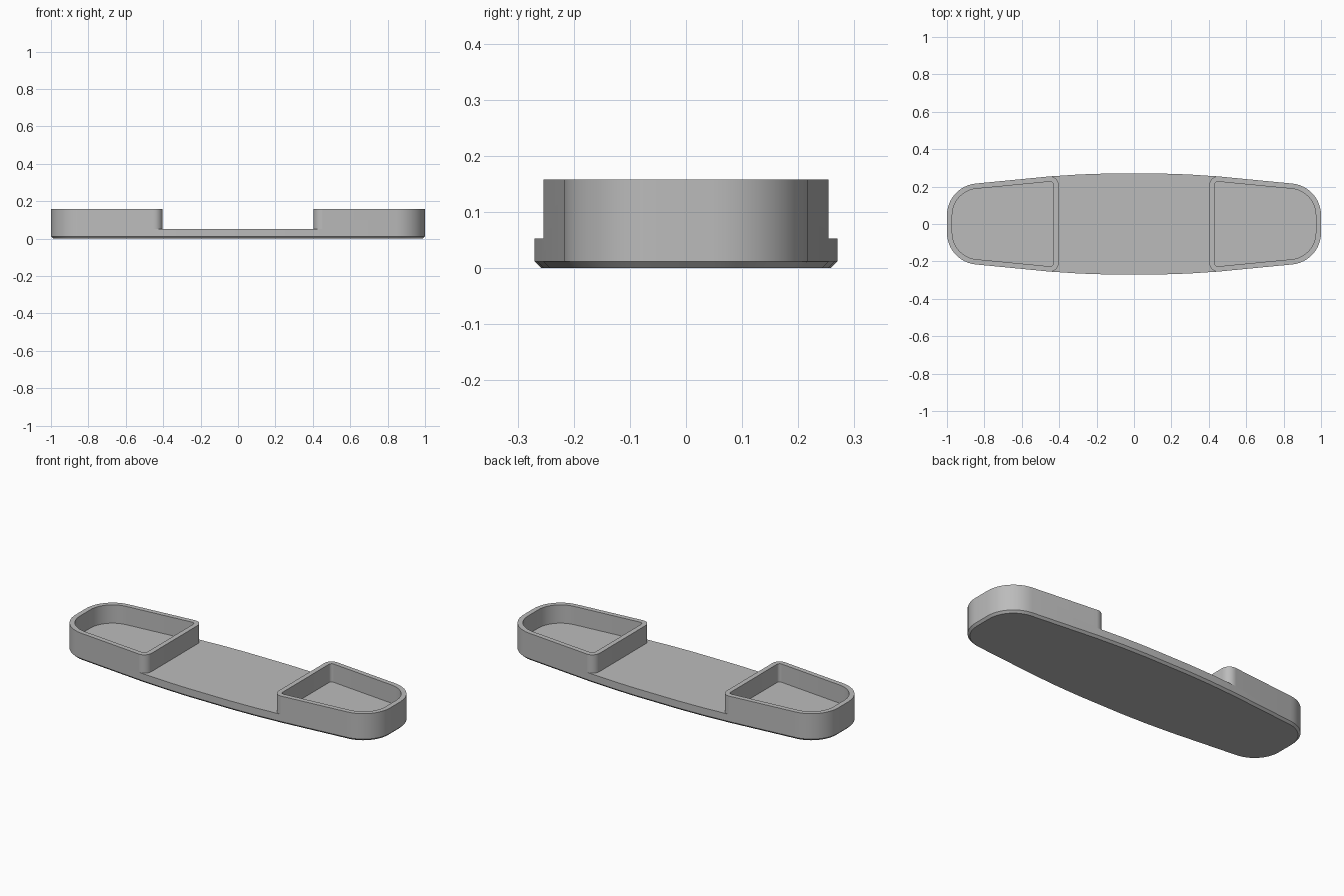
import bpy, bmesh, math

if "Cube" in bpy.data.objects:
    bpy.data.objects.remove(bpy.data.objects["Cube"])

BASE_TOP, RIM, CHAMFER = 0.053, 0.158, 0.012
WALL = 0.028
SLOPE = math.radians(84.45)            # direction facing out of the tapered sides
END = (0.83, 0.047, 0.17)              # big end corner: centre x, centre y, radius
INNER = (0.448, 0.2095, 0.045)         # small tray corner near the middle

grey = bpy.data.materials.new("grey plastic")
grey.diffuse_color = (0.5, 0.5, 0.5, 1)
grey.use_nodes = True
grey.node_tree.nodes["Principled BSDF"].inputs["Base Color"].default_value = grey.diffuse_color


def arc(corner, a0, a1, n, inset=0.0):
    cx, cy, r = corner
    r -= inset
    return [(cx + r * math.cos(a0 + (a1 - a0) * i / n),
             cy + r * math.sin(a0 + (a1 - a0) * i / n)) for i in range(n + 1)]


def prism(name, levels):
    """Closed solid through stacked outlines: [(z, points), ...]."""
    bm = bmesh.new()
    rings = [[bm.verts.new((x, y, z)) for x, y in pts] for z, pts in levels]
    for lo, hi in zip(rings, rings[1:]):
        n = len(lo)
        for i in range(n):
            j = (i + 1) % n
            bm.faces.new((lo[i], lo[j], hi[j], hi[i]))
    bm.faces.new(rings[0][::-1])
    bm.faces.new(rings[-1])
    bmesh.ops.recalc_face_normals(bm, faces=bm.faces)
    me = bpy.data.meshes.new(name)
    bm.to_mesh(me)
    bm.free()
    me.materials.append(grey)
    ob = bpy.data.objects.new(name, me)
    bpy.context.collection.objects.link(ob)
    return ob


def mirror_y(half):
    return [(x, -y) for x, y in half] + half[::-1]


def outline(inset):
    """Full boat-shaped outline, counter-clockwise."""
    q = arc(END, 0, SLOPE, 12, inset)
    q += [(x, y - inset) for x, y in ((0.4523, 0.2543), (0.29, 0.265), (0.14, 0.27))]
    top = q + [(-x, y) for x, y in q[::-1]]
    return top + [(-x, -y) for x, y in top]


# Body with chamfered underside
body = prism("tray_body", [(0, outline(CHAMFER)), (CHAMFER, outline(0)), (RIM, outline(0))])

# Cutter that lowers the middle, following the rounded tray corners
edge = arc(INNER, math.pi, SLOPE, 8)
side = edge + [(edge[-1][0], 0.4)]
right = [(x, -y) for x, y in side[::-1]] + side
mid = right + [(-x, y) for x, y in right[::-1]]
cutters = [prism("middle_cutter", [(BASE_TOP, mid), (0.3, mid)])]

# Cutters for the two tray pockets
half = arc(END, 0, SLOPE, 12, WALL) + arc(INNER, SLOPE, math.pi, 6, WALL)
pocket = half + [(x, -y) for x, y in half[::-1]]
for s, label in ((1, "right"), (-1, "left")):
    pts = [(s * x, y) for x, y in pocket]
    cutters.append(prism(label + "_pocket_cutter", [(BASE_TOP, pts), (0.3, pts)]))

# Carve the body, then remove the cutters
bpy.context.view_layer.objects.active = body
body.select_set(True)
for c in cutters:
    c.hide_render = True
    m = body.modifiers.new("cut", 'BOOLEAN')
    m.operation, m.solver, m.object = 'DIFFERENCE', 'EXACT', c
    bpy.ops.object.modifier_apply(modifier=m.name)
for c in cutters:
    bpy.data.objects.remove(c)

bpy.ops.object.shade_smooth_by_angle(angle=math.radians(30))
